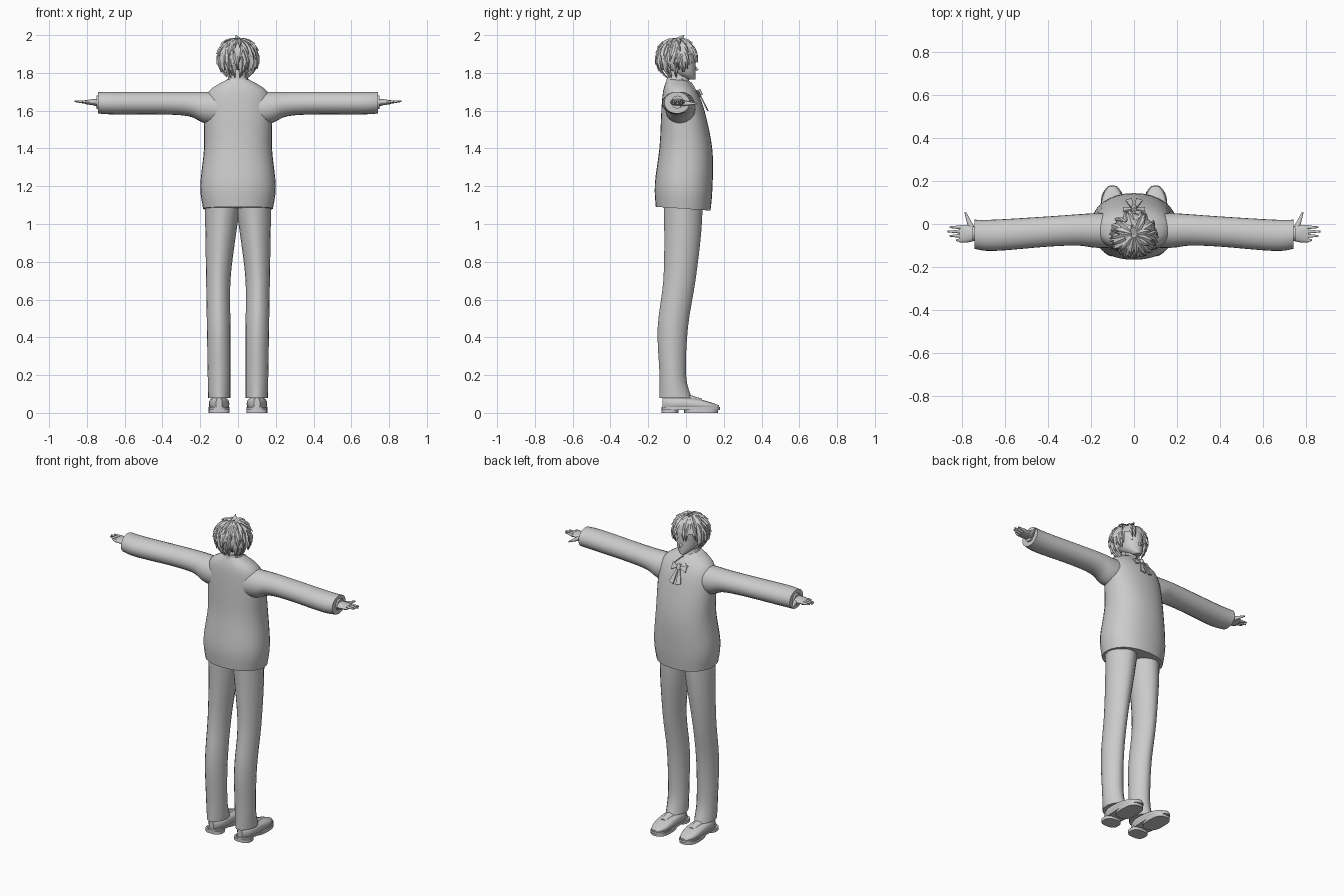
import bpy, bmesh, math, random
from mathutils import Matrix, Vector

if "Cube" in bpy.data.objects:
    bpy.data.objects.remove(bpy.data.objects["Cube"], do_unlink=True)

random.seed(4)
grey = bpy.data.materials.new("plain grey")
grey.use_nodes = True
grey.diffuse_color = (0.6, 0.6, 0.6, 1)
grey.node_tree.nodes["Principled BSDF"].inputs["Base Color"].default_value = grey.diffuse_color


def finish(name, bm, angle=40):
    """Turn the working mesh into a shaded, coloured object."""
    mesh = bpy.data.meshes.new(name)
    bm.to_mesh(mesh)
    bm.free()
    mesh.materials.append(grey)
    obj = bpy.data.objects.new(name, mesh)
    bpy.context.collection.objects.link(obj)
    bpy.ops.object.select_all(action="DESELECT")
    obj.select_set(True)
    bpy.context.view_layer.objects.active = obj
    bpy.ops.object.shade_smooth_by_angle(angle=math.radians(angle))


def bridge(bm, rings):
    """Skin a row of vertex rings and close both ends."""
    for ring, following in zip(rings, rings[1:]):
        for i in range(len(ring)):
            bm.faces.new((ring[i - 1], ring[i], following[i], following[i - 1]))
    bm.faces.new(rings[0])
    bm.faces.new(rings[-1])
    bmesh.ops.recalc_face_normals(bm, faces=bm.faces[:])


def spline(keys, steps=4):
    """Pass a smooth curve through key sections of any size."""
    points = [Vector(key) for key in keys]
    padded = [points[0]] + points + [points[-1]]
    curve = []
    for before, start, end, after in zip(padded, padded[1:], padded[2:], padded[3:]):
        leave, arrive = (end - before) / 2, (after - start) / 2
        for step in range(steps):
            t = step / steps
            ease = t * t * (3 - 2 * t)
            curve.append(start.lerp(end, ease) + leave * t * (1 - t) ** 2 - arrive * t * t * (1 - t))
    return curve + [points[-1]]


def loft(name, axis, sections, side=1, sides=24, power=1.0, tilt=0.0):
    """Each section is a position on the axis, then low and high on the other two axes."""
    bm = bmesh.new()
    rings = []
    for place, a_low, a_high, b_low, b_high in sections:
        ring = []
        for i in range(sides):
            turn = math.tau * i / sides
            c, s = math.cos(turn), math.sin(turn)
            a = (a_low + a_high + (a_high - a_low) * math.copysign(abs(c) ** power, c)) / 2
            b = (b_low + b_high + (b_high - b_low) * math.copysign(abs(s) ** power, s)) / 2
            x, y, z = {"x": (place, a, b), "y": (a, place, b), "z": (a, b, place)}[axis]
            ring.append(bm.verts.new((x * side, y, z + tilt * y)))
        rings.append(ring)
    bridge(bm, rings)
    finish(name, bm)


def upright(name, keys, **options):
    """Symmetric form from height, half width, depth behind and depth in front."""
    loft(name, "z", [(z, -w, w, -back, front) for z, w, back, front in spline(keys)], **options)


def taper(name, start, end, wide, narrow, side=1):
    """Tapered tube between two points."""
    start, end = [Vector((p[0] * side, p[1], p[2])) for p in (start, end)]
    along = end - start
    bm = bmesh.new()
    place = Matrix.Translation((start + end) / 2) @ along.to_track_quat("Z", "Y").to_matrix().to_4x4()
    bmesh.ops.create_cone(bm, cap_ends=True, segments=10, radius1=wide, radius2=narrow,
                          depth=along.length, matrix=place)
    finish(name, bm)


def plate(name, points, side):
    """Thin flat piece raised towards the face side of the body."""
    bm = bmesh.new()
    face = bm.faces.new([bm.verts.new((x * side, y, z)) for x, y, z in points])
    face.normal_update()
    if face.normal.y < 0:
        face.normal_flip()
    raised = bmesh.ops.extrude_face_region(bm, geom=[face])["geom"]
    bmesh.ops.translate(bm, vec=face.normal * 0.006,
                        verts=[v for v in raised if isinstance(v, bmesh.types.BMVert)])
    bmesh.ops.recalc_face_normals(bm, faces=bm.faces[:])
    finish(name, bm)


def chest(x, z):
    """Point just in front of the sloping chest."""
    return x, 0.07 + (1.7 - z) / 2 - 2 * x * x, z


def brow(x, z):
    """Point on the front of the face."""
    return x, 0.053 - 11 * x * x, z


def scalp(around, rise, reach):
    """Point on the hair volume; zero turn looks the way the face looks."""
    out = math.cos(rise) * reach / 9.4
    return Vector((math.sin(around) * out, math.cos(around) * out - 0.05,
                   1.88 + math.sin(rise) * reach / 9.2))


# Jacket, neck and head
upright("jacket_body", [(1.08, .185, .16, .13), (1.2, .2, .165, .14), (1.4, .18, .14, .14),
                        (1.6, .18, .13, .1), (1.7, .155, .12, .06), (1.76, .06, .1, .01)],
        sides=32, power=0.9, tilt=-0.07)
upright("neck", [(1.7, .05, .1, 0), (1.84, .04, .09, 0)])
upright("shirt_collar", [(1.72, .07, .11, .03), (1.78, .05, .1, .01)])
upright("head", [(1.765, .02, 0, .05), (1.8, .055, .07, .05), (1.86, .07, .13, .05),
                 (1.93, .07, .13, .04), (1.97, .04, .09, 0)])
taper("nose", (0, .04, 1.83), (0, .064, 1.814), .012, .003)
taper("hair_tuft", (0, -.04, 1.97), (-.01, -.01, 2), .02, .002)
taper("ribbon_knot", chest(0, 1.71), chest(0, 1.68), .012, .012)

# Hair cap, open over the face
bm = bmesh.new()
bmesh.ops.create_uvsphere(bm, u_segments=28, v_segments=18, radius=0.1)
bmesh.ops.translate(bm, vec=(0, -0.05, 1.88), verts=bm.verts[:])
bare = []
for face in bm.faces:
    middle = face.calc_center_median()
    if middle.z < (1.9 if middle.y > -0.03 else 1.81):
        bare.append(face)
bmesh.ops.delete(bm, geom=bare, context="FACES")
finish("hair_cap", bm)

# Pointed hair locks in overlapping layers, short over the face
bm = bmesh.new()
for layer in range(5):
    count = 11 + 3 * layer
    for k in range(count):
        around = math.tau * (k + random.uniform(0.2, 0.8)) / count - math.pi
        root = 82 - 19 * layer
        tip = 35 - 24 * layer + random.uniform(-9, 9)
        if abs(around) < 1:
            if layer > 2:
                continue
            tip = max(tip, -12)
        elif abs(around) < 1.7:
            tip = max(tip, -40)
        swirl = random.uniform(-0.25, 0.25)
        rings = []
        for step in range(4):
            t = step / 3
            rise = math.radians(root + (tip - root) * t)
            reach = 0.95 + 0.07 * math.sin(t * 2) + 0.08 * t * t
            width = (0.15 * (1 - t) ** 0.6 + 0.008) / max(0.35, math.cos(rise))
            turn = around + swirl * t
            rings.append([bm.verts.new(scalp(turn + width * edge, rise, reach + 0.025 - abs(edge) / 18))
                          for edge in (-1, 0, 1)])
        bridge(bm, rings)
finish("hair_locks", bm, angle=25)

for side, label in ((1, "left"), (-1, "right")):
    # Neck ribbon, collar points, eyes and ears
    plate("ribbon_loop_" + label, [chest(.01, 1.69), chest(.05, 1.67), chest(.05, 1.71), chest(.01, 1.7)], side)
    plate("ribbon_tail_" + label, [chest(0, 1.69), chest(.01, 1.6), chest(.04, 1.61), chest(.01, 1.69)], side)
    plate("collar_point_" + label, [(0, .03, 1.75), (.05, .06, 1.7), (.07, .01, 1.73), (.05, -.02, 1.77)], side)
    plate("eye_" + label, [brow(.02, 1.85), brow(.045, 1.85), brow(.045, 1.86), brow(.02, 1.865)], side)
    taper("ear_" + label, (.06, -.05, 1.85), (.08, -.055, 1.85), .015, .022, side)

    # Sleeve, level along the top and deeper at the armpit
    arm = spline([(.08, .11, .05, .18), (.18, .11, .05, .165), (.26, .1, .045, .13),
                  (.4, .105, .035, .12), (.65, .125, .02, .12), (.74, .115, .02, .115)])
    loft("sleeve_" + label, "x", [(x, -back, front, 1.7 - drop, 1.7) for x, back, front, drop in arm], side)
    taper("shirt_cuff_" + label, (.7, -.045, 1.645), (.75, -.045, 1.645), .035, .035, side)

    # Hand with four fingers and a thumb
    palm = spline([(.73, .03, .02), (.77, .04, .016), (.81, .04, .01)])
    loft("palm_" + label, "x", [(x, -.045 - w, w - .045, 1.645 - h, 1.645 + h) for x, w, h in palm], side)
    for finger in range(4):
        y = finger / 50 - 0.075
        tip = 0.865 - (finger - 2) ** 2 / 100
        taper(f"finger_{finger + 1}_{label}", (.8, y, 1.645), (tip, y, 1.65), .01, .004, side)
    taper("thumb_" + label, (.75, -.03, 1.64), (.783, .055, 1.637), .017, .004, side)

    # Pressed trouser leg with a soft crease front and back
    leg = spline([(.08, .04, .14, .03), (.2, .04, .14, 0), (.45, .04, .15, .01),
                  (.7, .04, .12, .05), (.95, .01, .115, .08), (1.15, -.02, .12, .09)])
    loft("trouser_leg_" + label, "z",
         [(z, inner, 0.157 + z / 60, -back, front) for z, inner, back, front in leg],
         side, sides=20, power=1.12)

    # Slip-on shoe, tapering to the toe
    upper = []
    for step in range(13):
        t = step / 6 - 1
        half = 0.054 * (1 - 0.7 * t ** 4)
        upper.append((0.025 + 0.15 * t, 0.1 - half, 0.1 + half, 0.015, 0.08 - (t + t * t) / 50))
    loft("shoe_upper_" + label, "y", upper, side, power=0.8)
    taper("shoe_tongue_" + label, (.1, -.03, .075), (.1, .08, .05), .035, .025, side)
    for part, back, front, low, high in (("welt", -.13, .18, .016, .03), ("sole", -.01, .17, 0, .02),
                                         ("heel", -.13, -.04, 0, .02)):
        outline = (0.045, 0.155, back, front)
        loft(f"shoe_{part}_{label}", "z", [(low, *outline), (high, *outline)], side, power=0.75)
